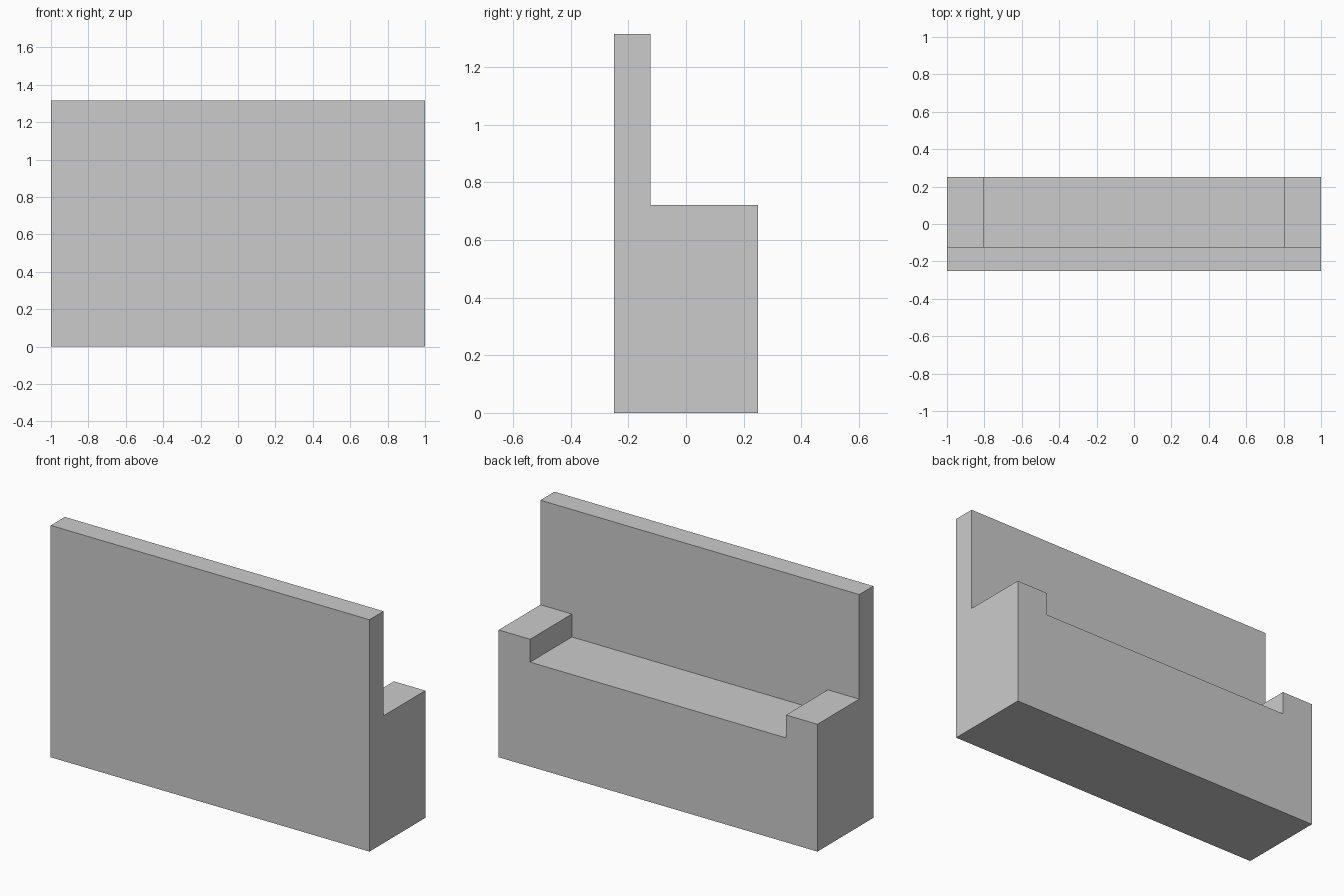
import bpy

if "Cube" in bpy.data.objects:
    bpy.data.objects.remove(bpy.data.objects["Cube"])


def box(name, x, y, z):
    """Add a box spanning the given (min, max) ranges."""
    spans = (x, y, z)
    centre = [(a + b) / 2 for a, b in spans]
    bpy.ops.mesh.primitive_cube_add(size=1, location=centre)
    obj = bpy.context.object
    obj.name = name
    obj.scale = [b - a for a, b in spans]
    bpy.ops.object.transform_apply(location=False, rotation=False, scale=True)
    return obj


# Solid seat block
box("seat", (-1, 1), (-0.25, 0.25), (0, 0.592))

# Tall thin backrest along the -y edge
box("backrest", (-1, 1), (-0.25, -0.124), (0.592, 1.315))

# Armrests run down to the floor at both ends
for name, x in (("left_armrest", (-1, -0.803)), ("right_armrest", (0.803, 1))):
    box(name, x, (-0.25, 0.25), (0, 0.722))
